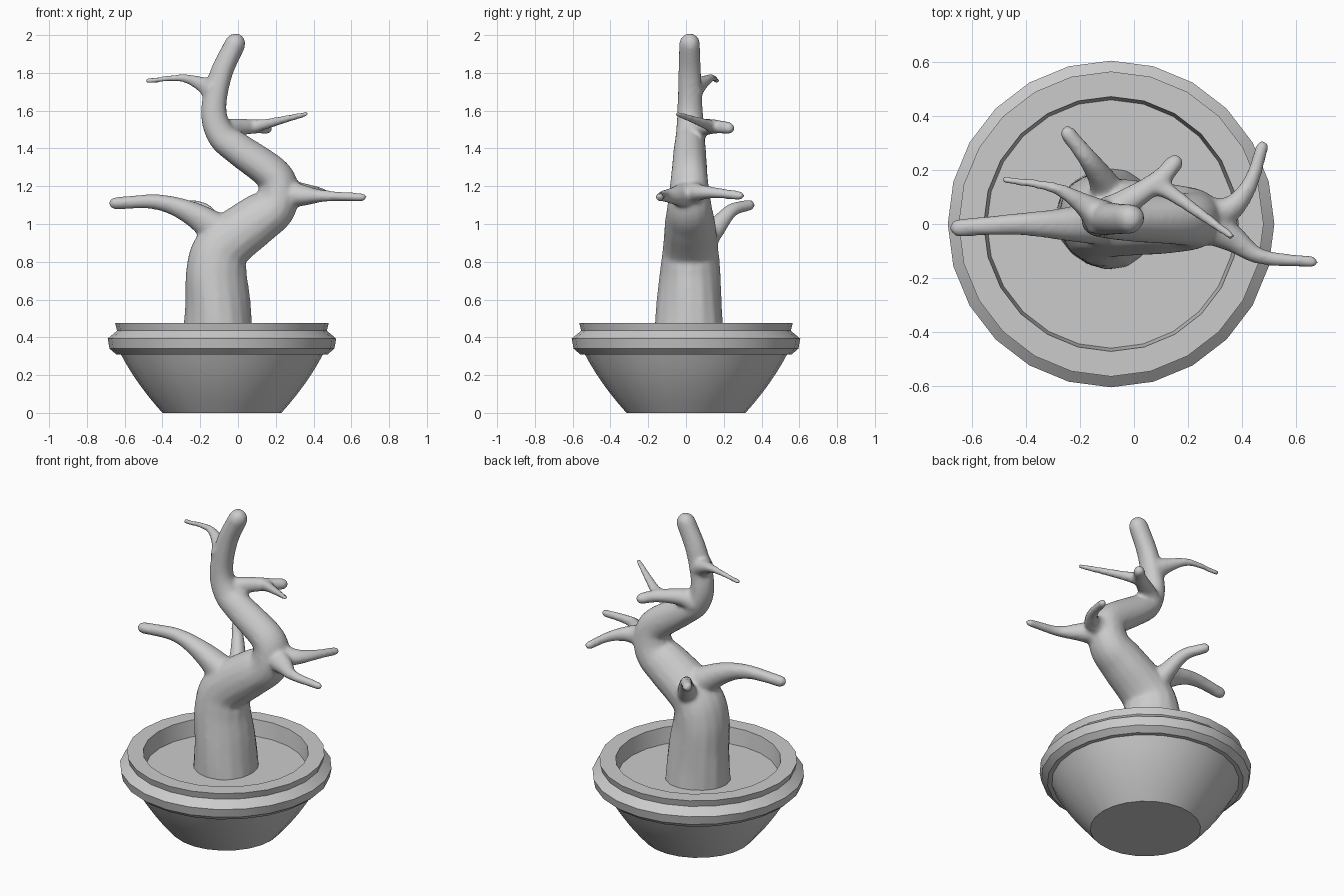
import bpy, bmesh, math
from mathutils import Vector

if "Cube" in bpy.data.objects:
    bpy.data.objects.remove(bpy.data.objects["Cube"])

PX = -0.085      # pot axis


def finish(bm, name, angle):
    bmesh.ops.recalc_face_normals(bm, faces=bm.faces)
    me = bpy.data.meshes.new(name)
    bm.to_mesh(me)
    bm.free()
    ob = bpy.data.objects.new(name, me)
    bpy.context.collection.objects.link(ob)
    bpy.ops.object.select_all(action='DESELECT')
    ob.select_set(True)
    bpy.context.view_layer.objects.active = ob
    bpy.ops.object.shade_smooth_by_angle(angle=math.radians(angle))
    return ob


def skin(bm, rings):
    # bridge rings of vertices and cap both ends
    for a, b in zip(rings, rings[1:]):
        for i in range(len(a)):
            j = (i + 1) % len(a)
            bm.faces.new((a[i], a[j], b[j], b[i]))
    bm.faces.new(rings[0])
    bm.faces.new(rings[-1])


def spline(pts, steps=7):
    # Catmull-Rom through points
    p = [Vector(q) for q in pts]
    p = [2 * p[0] - p[1]] + p + [2 * p[-1] - p[-2]]
    out = []
    for a, b, c, d in zip(p, p[1:], p[2:], p[3:]):
        for k in range(steps):
            t = k / steps
            out.append(0.5 * (2 * b + (c - a) * t + (2 * a - 5 * b + 4 * c - d) * t * t
                              + (3 * b - a - 3 * c + d) * t ** 3))
    return out + [p[-2]]


def limb(bm, pts, r0, r1, power=2, n=16):
    # tapering tube with a rounded tip
    c = spline(pts)
    last = len(c) - 1
    rad = [r1 + (r0 - r1) * (1 - i / last) ** power for i in range(last + 1)]
    end, tip = (c[-1] - c[-2]).normalized(), c[-1].copy()
    for a in map(math.radians, (30, 60, 80)):
        c.append(tip + end * r1 * math.sin(a))
        rad.append(r1 * math.cos(a))
    rings, u = [], Vector((0, 1, 0.01))
    for i, q in enumerate(c):
        t = (c[min(i + 1, len(c) - 1)] - c[max(i - 1, 0)]).normalized()
        u = (u - t * u.dot(t)).normalized()
        v = t.cross(u)
        ring = []
        for k in range(n):
            a = 2 * math.pi * k / n
            r = rad[i] * (1 + 0.03 * math.sin(3 * a + 9 * q.z))   # bark unevenness
            ring.append(bm.verts.new(q + (u * math.cos(a) + v * math.sin(a)) * r))
        rings.append(ring)
    skin(bm, rings)


# Bowl pot with stepped rim
N = 24
profile = [(0.315 + 0.22 * (1.27 * t - 0.27 * t * t), 0.31 * t)
           for t in (i / 6 for i in range(7))]
profile += [(.56, .31), (.595, .34), (.605, .393), (.555, .435),
            (.565, .475), (.472, .475), (.46, .375)]
bm = bmesh.new()
skin(bm, [[bm.verts.new((PX + r * math.cos(2 * math.pi * i / N),
                         r * math.sin(2 * math.pi * i / N), z)) for i in range(N)]
          for r, z in profile])
finish(bm, "pot", 20)

# Winding trunk, in the plane y = 0.02
bm = bmesh.new()
trunk = [(-.10, .34), (-.108, .56), (-.118, .75), (-.08, .875), (.09, 1.01), (.185, 1.08),
         (.215, 1.165), (.185, 1.26), (0, 1.395), (-.09, 1.47), (-.128, 1.6), (-.09, 1.79),
         (-.015, 1.955)]
limb(bm, [(x, .02, z) for x, z in trunk], .19, .056, 1.35)

# Branches: path, root radius, tip radius
limb(bm, [(-.08, .01, .95), (-.25, 0, 1.06), (-.43, 0, 1.117), (-.65, -.014, 1.11)],
     .10, .034)
limb(bm, [(-.08, .06, .88), (-.11, .15, .97), (-.17, .24, 1.07), (-.245, .335, 1.1)],
     .085, .031)
limb(bm, [(.22, .03, 1.16), (.36, -.05, 1.15), (.47, -.12, 1.148), (.66, -.14, 1.142)],
     .09, .023)
limb(bm, [(.26, .03, 1.165), (.36, .06, 1.167), (.43, .15, 1.165), (.475, .285, 1.15)],
     .075, .025)
limb(bm, [(-.08, .04, 1.48), (-.02, .085, 1.51), (.09, .16, 1.515), (.15, .225, 1.508)],
     .07, .034)
limb(bm, [(.07, .15, 1.515), (.15, .105, 1.53), (.36, -.045, 1.582)], .042, .015, 1)
limb(bm, [(-.12, .02, 1.7), (-.19, .075, 1.74), (-.30, .135, 1.773), (-.48, .164, 1.758)],
     .075, .015)
tree = finish(bm, "bonsai_trunk_and_branches", 60)

# Fuse limbs into one smooth skin
m = tree.modifiers.new("fuse", 'REMESH')
m.mode = 'VOXEL'
m.voxel_size = 0.011
m.use_smooth_shade = True
m = tree.modifiers.new("blend", 'SMOOTH')
m.factor = 0.5
m.iterations = 10
